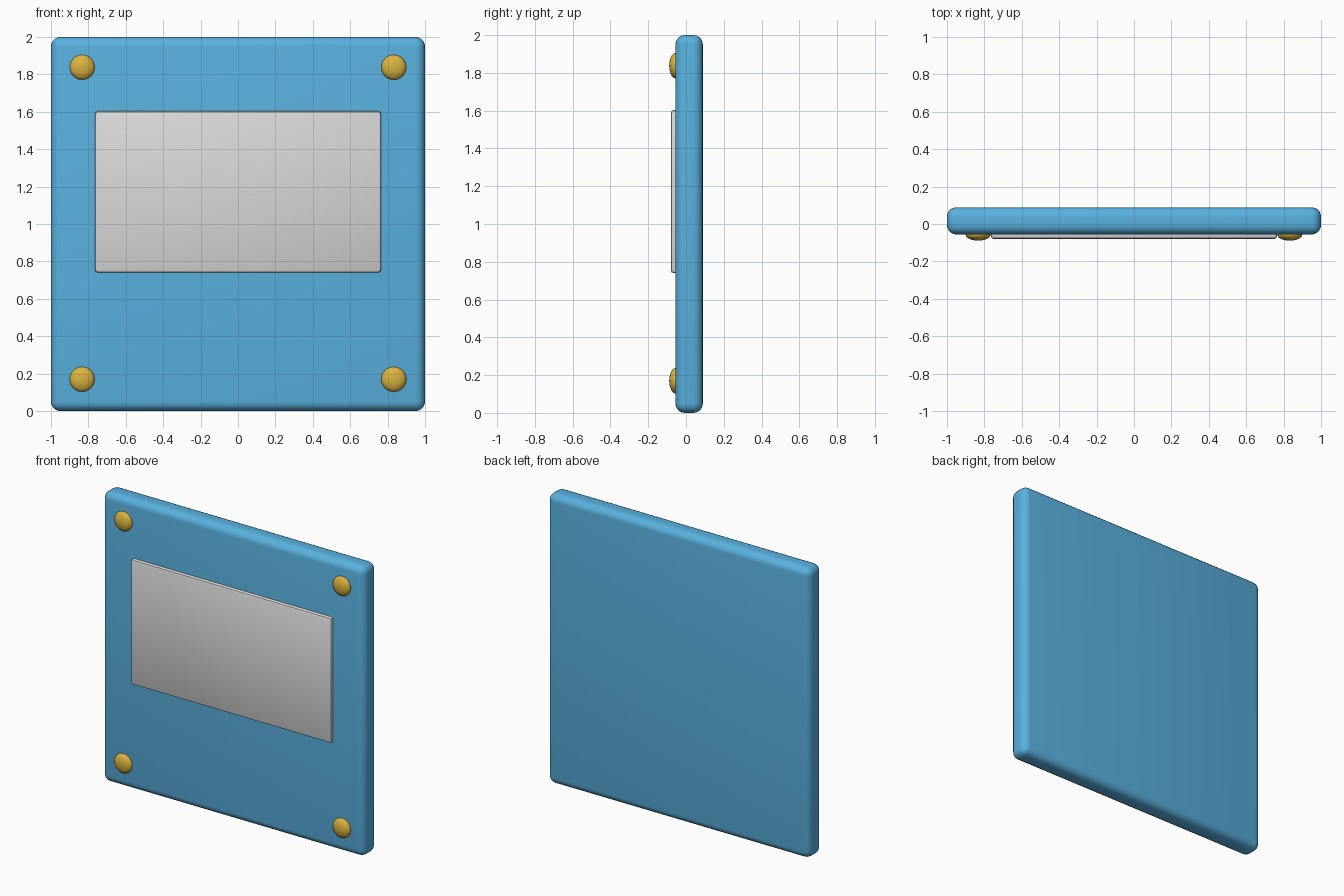
import bpy
import math

cube = bpy.data.objects.get("Cube")
if cube:
    bpy.data.objects.remove(cube, do_unlink=True)


def material(name, rgb):
    mat = bpy.data.materials.new(name)
    mat.use_nodes = True
    color = (*rgb, 1)
    mat.diffuse_color = color
    mat.node_tree.nodes["Principled BSDF"].inputs["Base Color"].default_value = color
    return mat


blue = material("sky_blue", (0.10, 0.44, 0.74))
grey = material("light_grey", (0.70, 0.70, 0.70))
gold = material("gold", (0.70, 0.45, 0.05))


def rounded_box(name, low, high, bevel, segments, mat):
    """Box between two corners with rounded edges."""
    center = [(a + b) / 2 for a, b in zip(low, high)]
    bpy.ops.mesh.primitive_cube_add(size=1, location=center)
    obj = bpy.context.object
    obj.name = name
    obj.scale = [b - a for a, b in zip(low, high)]
    bpy.ops.object.transform_apply(location=False, rotation=False, scale=True)
    mod = obj.modifiers.new("rounding", "BEVEL")
    mod.width = bevel
    mod.segments = segments
    bpy.ops.object.modifier_apply(modifier=mod.name)
    obj.data.materials.append(mat)
    return obj


# Backing board, softly shaded over its rounded rim
rounded_box("board", (-1, -0.056, 0), (1, 0.089, 2), 0.05, 5, blue)
bpy.ops.object.shade_smooth()

# Raised front panel
rounded_box("front_panel", (-0.765, -0.08, 0.74), (0.765, -0.04, 1.603), 0.015, 2, grey)
bpy.ops.object.shade_smooth_by_angle(angle=math.radians(30))

# Domed studs in the four corners
for side, x in (("left", 0.833), ("right", -0.833)):
    for level, z in (("lower", 0.17), ("upper", 1.838)):
        bpy.ops.mesh.primitive_uv_sphere_add(
            segments=24, ring_count=12, radius=1, location=(x, -0.056, z))
        stud = bpy.context.object
        stud.name = f"{level}_{side}_stud"
        stud.scale = (0.067, 0.033, 0.067)
        bpy.ops.object.transform_apply(location=False, rotation=False, scale=True)
        stud.data.materials.append(gold)
        bpy.ops.object.shade_smooth()
